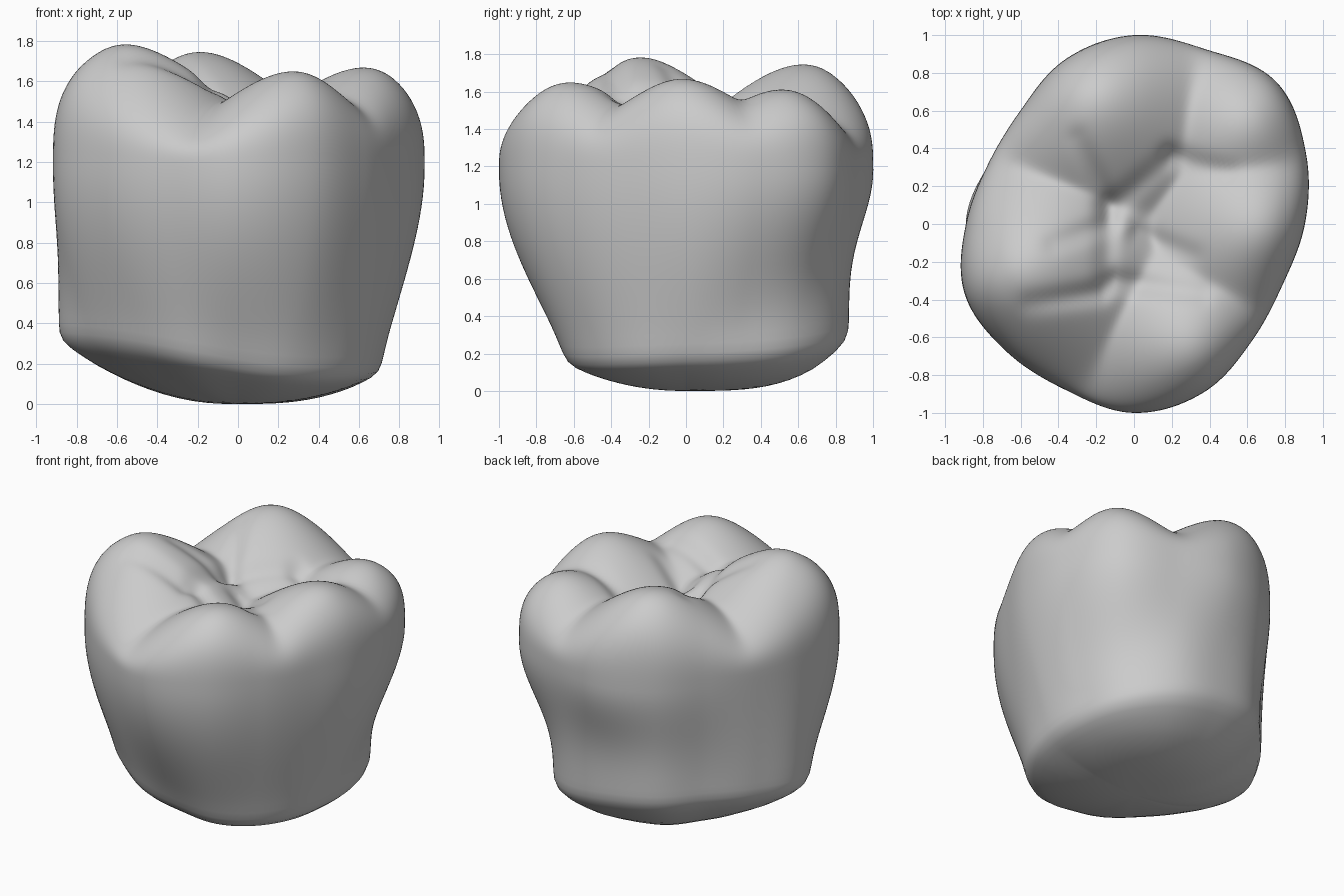
import bpy, bmesh, math

cube = bpy.data.objects.get("Cube")
if cube:
    bpy.data.objects.remove(cube, do_unlink=True)

SEGMENTS, TOP_RINGS, SIDE_RINGS, BASE_RINGS = 180, 56, 20, 14
BULGE_Z = 1.18

# Outline radii at even steps around the crown, starting at +x
BULGE = [.905, .985, 1.065, 1.0, 1.0, .945, .85, .835, .89, .97, .955, .95, 1.0, .965, .88, .85]
BASE = [.70, .76, .85, .89, .87, .86, .80, .83, .89, .80, .73, .70, .65, .67, .68, .69]

# Cusp tips: x, y, height
CUSPS = [(-.66, -.28, 1.85), (-.25, .76, 1.84), (.68, .59, 1.7), (.77, -.05, 1.76), (.35, -.74, 1.74)]
# Shallow secondary grooves: start, end, depth
GROOVES = [((-.13, .08), (-.15, -.28), .04), ((-.13, .08), (.2, .36), .03),
           ((-.14, 0), (-.42, -.1), .03), ((-.18, -.36), (-.55, -.42), .04),
           ((-.1, -.3), (.35, -.37), .04), ((.02, -.05), (.3, -.16), .03),
           ((-.15, .15), (-.3, .45), .03), ((.2, .36), (.5, .27), .03)]


def radius(table, angle):
    """Smooth periodic interpolation of an outline."""
    n = len(table)
    u = angle / math.tau * n
    i = int(u)
    t = u - i
    a, b, c, d = (table[(i + k) % n] for k in (-1, 0, 1, 2))
    return b + .5 * t * (c - a + t * (2 * a - 5 * b + 4 * c - d + t * (3 * (b - c) + d - a)))


def cusp_height(x, y, cusp):
    """Rounded cone with a ridge running towards the middle."""
    cx, cy, top = cusp
    length = math.hypot(cx, cy)
    ux, uy = cx / length, cy / length
    dx, dy = x - cx, y - cy
    along, across = dx * ux + dy * uy, dy * ux - dx * uy
    along *= .3 if along > 0 else .9
    return top - .85 * (math.sqrt(along ** 2 + across ** 2 + .05) - math.sqrt(.05))


def groove_depth(x, y):
    total = 0
    for (ax, ay), (bx, by), depth in GROOVES:
        dx, dy = bx - ax, by - ay
        t = max(0, min(1, ((x - ax) * dx + (y - ay) * dy) / (dx * dx + dy * dy)))
        dist = math.hypot(x - ax - t * dx, y - ay - t * dy)
        total += depth * (1 - .5 * t) * math.exp(-(dist / .06) ** 2)
    return total


def chewing_point(angle, rho):
    r = rho * radius(BULGE, angle)
    x, y = r * math.cos(angle), r * math.sin(angle)
    # Soft maximum: narrow valleys inside, fading out towards the sides
    sharp = 50 - 36 * rho ** 4
    height = math.log(sum(math.exp(sharp * (cusp_height(x, y, c) - 1.5)) for c in CUSPS)) / sharp + 1.5
    height -= groove_depth(x, y)
    dome = max(0, 1 - rho ** 3.2) ** (1 / 3.2)
    return x, y, BULGE_Z + (height - BULGE_Z) * dome


def rim_z(angle):
    corner = math.cos(angle - math.pi / 4) ** 3
    return .23 - .065 * math.cos(angle) + .08 * math.sin(angle) - .05 * corner


def side_point(angle, t):
    ease = math.sin(t * math.pi / 2) ** (1.25 + 3.2 * max(0, math.sin(angle)) ** 1.5)
    low, high = radius(BASE, angle), radius(BULGE, angle)
    r = low + (high - low) * ease
    z = rim_z(angle)
    return r * math.cos(angle), r * math.sin(angle), z + (BULGE_Z - z) * t


def base_point(angle, rho):
    r = rho * radius(BASE, angle)
    power = 2 + 1.3 * max(0, math.sin(angle)) + .4 * max(0, math.cos(angle))
    return r * math.cos(angle), r * math.sin(angle), rim_z(angle) * rho ** power


# Rings from the middle of the chewing surface, down the sides, to the base
rings = [(chewing_point, math.sin(i / TOP_RINGS * math.pi / 2) if i > TOP_RINGS * .6
          else i / TOP_RINGS * math.sin(.3 * math.pi) / .6) for i in range(1, TOP_RINGS + 1)]
rings += [(side_point, 1 - i / SIDE_RINGS) for i in range(1, SIDE_RINGS + 1)]
rings += [(base_point, 1 - i / BASE_RINGS) for i in range(1, BASE_RINGS)]

bm = bmesh.new()
angles = [math.tau * i / SEGMENTS for i in range(SEGMENTS)]
grid = [[bm.verts.new(point(a, p)) for a in angles] for point, p in rings]
top = bm.verts.new(chewing_point(0, 0))
bottom = bm.verts.new((0, 0, 0))
for j in range(SEGMENTS):
    k = (j + 1) % SEGMENTS
    bm.faces.new((top, grid[0][j], grid[0][k]))
    bm.faces.new((bottom, grid[-1][k], grid[-1][j]))
    for upper, lower in zip(grid, grid[1:]):
        bm.faces.new((upper[j], lower[j], lower[k], upper[k]))

# Soften the base rim
rim = TOP_RINGS + SIDE_RINGS - 1
soft = [v for ring in grid[rim - 3:rim + 3] for v in ring]
for _ in range(4):
    bmesh.ops.smooth_vert(bm, verts=soft, factor=.5, use_axis_x=True, use_axis_y=True, use_axis_z=True)
bmesh.ops.recalc_face_normals(bm, faces=bm.faces)

mesh = bpy.data.meshes.new("molar_crown")
bm.to_mesh(mesh)
bm.free()
crown = bpy.data.objects.new("molar_crown", mesh)
bpy.context.collection.objects.link(crown)
mesh.shade_smooth()

enamel = bpy.data.materials.new("grey_enamel")
enamel.use_nodes = True
colour = (.6, .6, .6, 1)
enamel.diffuse_color = colour
enamel.node_tree.nodes["Principled BSDF"].inputs["Base Color"].default_value = colour
mesh.materials.append(enamel)
